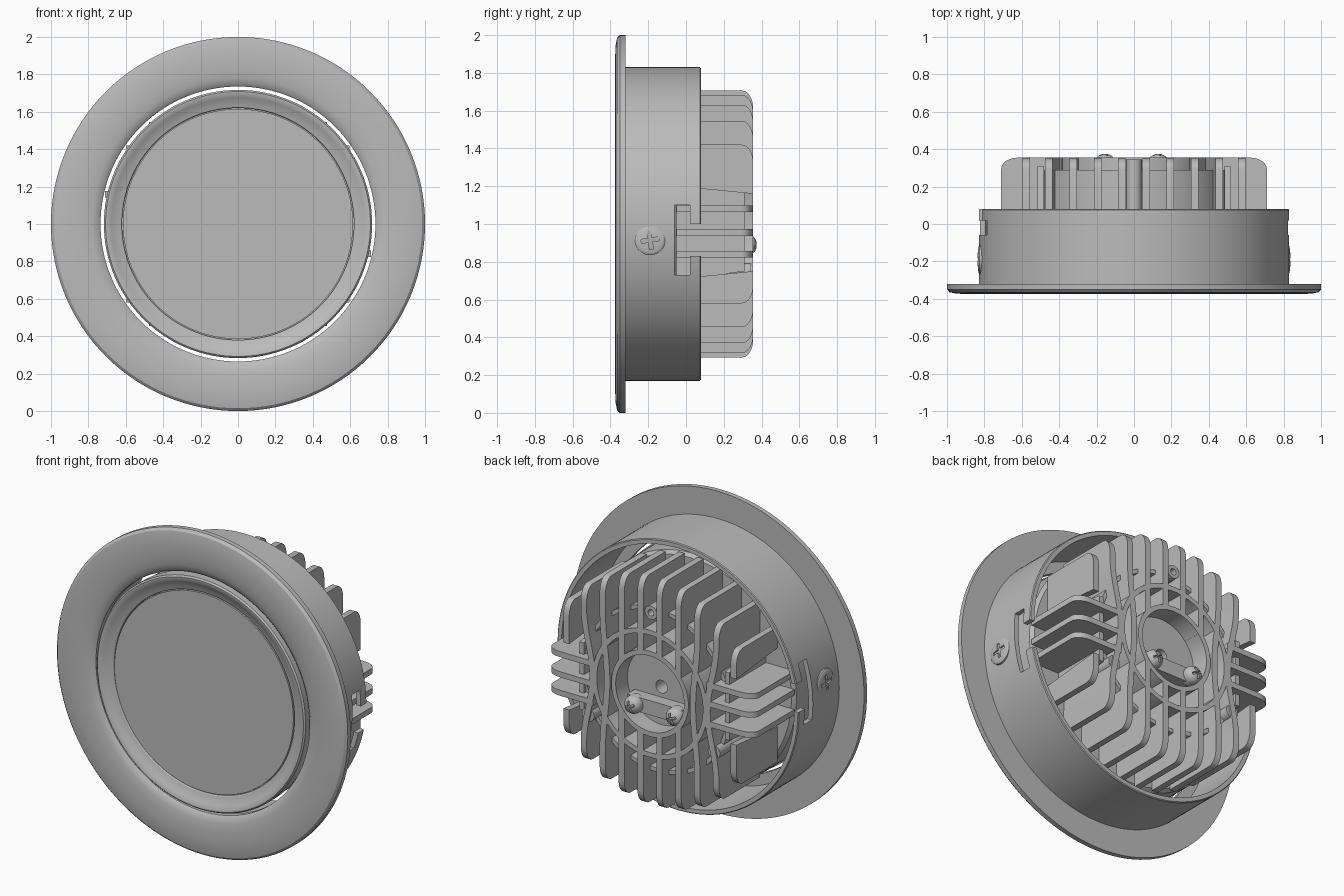
import bpy, bmesh, math
from mathutils import Matrix, Vector

if "Cube" in bpy.data.objects:
    bpy.data.objects.remove(bpy.data.objects["Cube"])

metal = bpy.data.materials.new("light_grey_metal")
GREY = (0.5, 0.5, 0.5, 1)
metal.use_nodes = True
metal.diffuse_color = GREY
metal.node_tree.nodes["Principled BSDF"].inputs["Base Color"].default_value = GREY
CENTRE = Matrix.Translation((0, 0, 1))   # parts are built around the lamp axis


def finish(bm, name, place=Matrix()):
    """Turn a bmesh into a shaded object on the lamp axis."""
    bmesh.ops.remove_doubles(bm, verts=bm.verts, dist=1e-5)
    bmesh.ops.recalc_face_normals(bm, faces=bm.faces)
    bm.transform(CENTRE @ place)
    mesh = bpy.data.meshes.new(name)
    bm.to_mesh(mesh)
    bm.free()
    mesh.materials.append(metal)
    ob = bpy.data.objects.new(name, mesh)
    bpy.context.collection.objects.link(ob)
    bpy.ops.object.select_all(action='DESELECT')
    ob.select_set(True)
    bpy.context.view_layer.objects.active = ob
    bpy.ops.object.shade_smooth_by_angle(angle=math.radians(30))
    return ob


def lathe(name, profile, closed=True, steps=128, place=Matrix()):
    """Spin (radius, y) points around the y axis."""
    bm = bmesh.new()
    rings = []
    for i in range(steps):
        a = math.tau * i / steps
        rings.append([bm.verts.new((r * math.cos(a), y, r * math.sin(a))) for r, y in profile])
    n = len(profile)
    for i in range(steps):
        p, q = rings[i], rings[(i + 1) % steps]
        for j in range(n if closed else n - 1):
            k = (j + 1) % n
            if profile[j][0] + profile[k][0] > 0:
                bm.faces.new([p[j], p[k], q[k], q[j]])
    bmesh.ops.dissolve_degenerate(bm, edges=bm.edges, dist=1e-6)
    return finish(bm, name, place)


def prism(pts, thickness):
    """Outline in (z, y), centred thickness along x."""
    bm = bmesh.new()
    face = bm.faces.new([bm.verts.new((-thickness / 2, y, z)) for z, y in pts])
    ext = bmesh.ops.extrude_face_region(bm, geom=[face])["geom"]
    bmesh.ops.translate(bm, vec=(thickness, 0, 0),
                        verts=[v for v in ext if isinstance(v, bmesh.types.BMVert)])
    return bm


def box(name, lo, hi, place=Matrix()):
    bm = bmesh.new()
    bmesh.ops.create_cube(bm, size=1)
    lo, hi = Vector(lo), Vector(hi)
    for v in bm.verts:
        v.co = (lo + hi) / 2 + v.co * (hi - lo)
    return finish(bm, name, place)


def cut(ob, cutters):
    """Subtract each cutter, then remove it."""
    for c in cutters:
        c.hide_render = True
        mod = ob.modifiers.new("cut", 'BOOLEAN')
        mod.operation, mod.solver, mod.object = 'DIFFERENCE', 'EXACT', c
        bpy.ops.object.select_all(action='DESELECT')
        bpy.context.view_layer.objects.active = ob
        ob.select_set(True)
        bpy.ops.object.modifier_apply(modifier=mod.name)
        bpy.data.objects.remove(c)
    bpy.ops.object.shade_smooth_by_angle(angle=math.radians(30))


def half_turn(s):
    return Matrix.Rotation(0 if s > 0 else math.pi, 4, 'Y')


FLOOR, TOP = -0.05, 0.355


def fin_outline(z0, z1, slant=0.0, top=TOP, rz=0.09, ry=0.06):
    """Fin from z0 out to z1 with a rounded outer rear corner."""
    arc = [(z1 - rz + rz * math.cos(t), top - ry + ry * math.sin(t))
           for t in [math.pi / 2 * k / 6 for k in range(7)]]
    return [(z0, FLOOR), (z1, FLOOR)] + arc + [(z0 - slant, top)]


# front flange and open housing tube
lathe("trim_flange", [(1, -0.32), (1, -0.35), (0.985, -0.365), (0.95, -0.372), (0.89, -0.375),
                      (0.83, -0.373), (0.78, -0.367), (0.75, -0.358), (0.735, -0.345),
                      (0.735, -0.31), (0.80, -0.31), (0.80, -0.32)])
tube = lathe("housing_tube", [(0.83, -0.325), (0.83, 0.075), (0.825, 0.08), (0.80, 0.08), (0.80, -0.325)])
for s in (1, -1):
    turn = half_turn(s)
    cut(tube, [box("slot_cutter", (0.7, -0.06, -0.27), (0.9, 0.02, 0.1), turn),
               box("notch_cutter", (0.7, 0, -0.17), (0.9, 0.12, 0.0), turn)])

# inner bezel, diffuser and heat sink base
lathe("inner_bezel", [(0.717, -0.29), (0.717, -0.36), (0.708, -0.369), (0.695, -0.368),
                      (0.675, -0.357), (0.65, -0.343), (0.625, -0.336), (0.62, -0.33), (0.62, -0.29)])
lathe("diffuser", [(0, -0.335), (0.615, -0.335), (0.615, -0.28), (0, -0.28)], closed=False)
lathe("heat_sink_base", [(0, -0.3), (0.71, -0.3), (0.71, FLOOR - 0.02), (0.69, FLOOR), (0, FLOOR)], closed=False)

# vertical cooling fins, split by the round well, bowed near the sides
WELL = 0.25
for s in (1, -1):
    turn = half_turn(s)
    for i, x in enumerate((0.065, 0.195, 0.325, 0.455)):
        end = math.sqrt(0.71 ** 2 - x ** 2)
        start = math.sqrt(WELL ** 2 - x ** 2) if x < WELL else 0
        for side in (1, -1):
            bm = prism(fin_outline(start, end), 0.04)
            if i >= 2:
                for k in range(1, 13):
                    bmesh.ops.bisect_plane(bm, geom=bm.verts[:] + bm.edges[:] + bm.faces[:],
                                           plane_co=(0, 0, 0.035 * k), plane_no=(0, 0, 1))
                for v in bm.verts:
                    if v.co.z < 0.42:
                        v.co.x -= 0.03 * (i - 1) * (0.5 + 0.5 * math.cos(v.co.z / 0.42 * math.pi))
            bm.transform(Matrix.Translation((x, 0, 0)) @ Matrix.Diagonal((1, 1, side, 1)))
            finish(bm, "cooling_fin", turn)
    # short outer fins beside the side opening
    for side, start in ((1, 0.2), (-1, 0.29)):
        bm = prism(fin_outline(start, 0.42, 0.04), 0.04)
        bm.transform(Matrix.Translation((0.575, 0, 0)) @ Matrix.Diagonal((1, 1, side, 1)))
        finish(bm, "outer_fin", turn)
    bm = prism([(-0.30, FLOOR), (0.21, FLOOR), (0.17, 0.31), (-0.25, 0.31)], 0.03)
    finish(bm, "side_pocket_wall", turn @ Matrix.Translation((0.50, 0, 0)))
    # horizontal side fins
    for z in (-0.16, -0.045, 0.08):
        bm = prism(fin_outline(0.39, 0.71), 0.035)
        bm.transform(Matrix(((0, 0, 1, 0), (0, 1, 0, 0), (1, 0, 0, z), (0, 0, 0, 1))))
        finish(bm, "side_fin", turn)


# circular ribs tying the fins together, and the centre well
def rib(name, r0, r1, top):
    lathe(name, [(r0, FLOOR - 0.01), (r1, FLOOR - 0.01), (r1, top), (r0, top)])


rib("well_wall", 0.235, 0.265, TOP)
rib("middle_rib", 0.365, 0.395, TOP)
rib("outer_rib", 0.485, 0.51, 0.29)
well = lathe("well_floor", [(0, FLOOR - 0.01), (0.24, FLOOR - 0.01), (0.24, 0.24), (0, 0.24)], closed=False)
cut(well, [lathe("hole_cutter", [(0, 0), (0.04, 0), (0.04, 0.4), (0, 0.4)], closed=False, steps=24)])

# three hollow screw bosses
for deg in (90, 210, 330):
    a = math.radians(deg)
    lathe("screw_boss", [(0.02, 0.2), (0.02, 0.345), (0.042, 0.345), (0.042, FLOOR), (0, FLOOR), (0, 0.2)],
          closed=False, steps=24, place=Matrix.Translation((0.5 * math.cos(a), 0, 0.5 * math.sin(a))))


# cross-head screws
def screw(name, radius, height, place, tilt):
    dome = [(radius * math.cos(t), height * math.sin(t)) for t in [math.pi / 2 * k / 5 for k in range(6)]]
    dome[-1] = (0, height)
    ob = lathe(name, [(0, -0.04), (radius, -0.04)] + dome, closed=False, steps=32, place=place)
    arm, w, d = radius * 0.6, radius * 0.13, height - radius * 0.5
    spin = place @ Matrix.Rotation(tilt, 4, 'Y')
    cut(ob, [box("cross_cutter", (-arm, d, -w), (arm, height + 0.1, w), spin),
             box("cross_cutter", (-w, d, -arm), (w, height + 0.1, arm), spin)])


for s in (1, -1):
    screw("housing_screw", 0.08, 0.012,
          half_turn(s) @ Matrix.Translation((0.825, -0.19, -0.085)) @ Matrix.Rotation(-math.pi / 2, 4, 'Z'), 0.15)

# cable clamp bar across the well
box("cable_clamp", (-0.205, 0.24, -0.155), (0.185, 0.315, -0.065))
for x in (-0.155, 0.13):
    screw("clamp_screw", 0.055, 0.045, Matrix.Translation((x, 0.33, -0.11)), 0.4)
